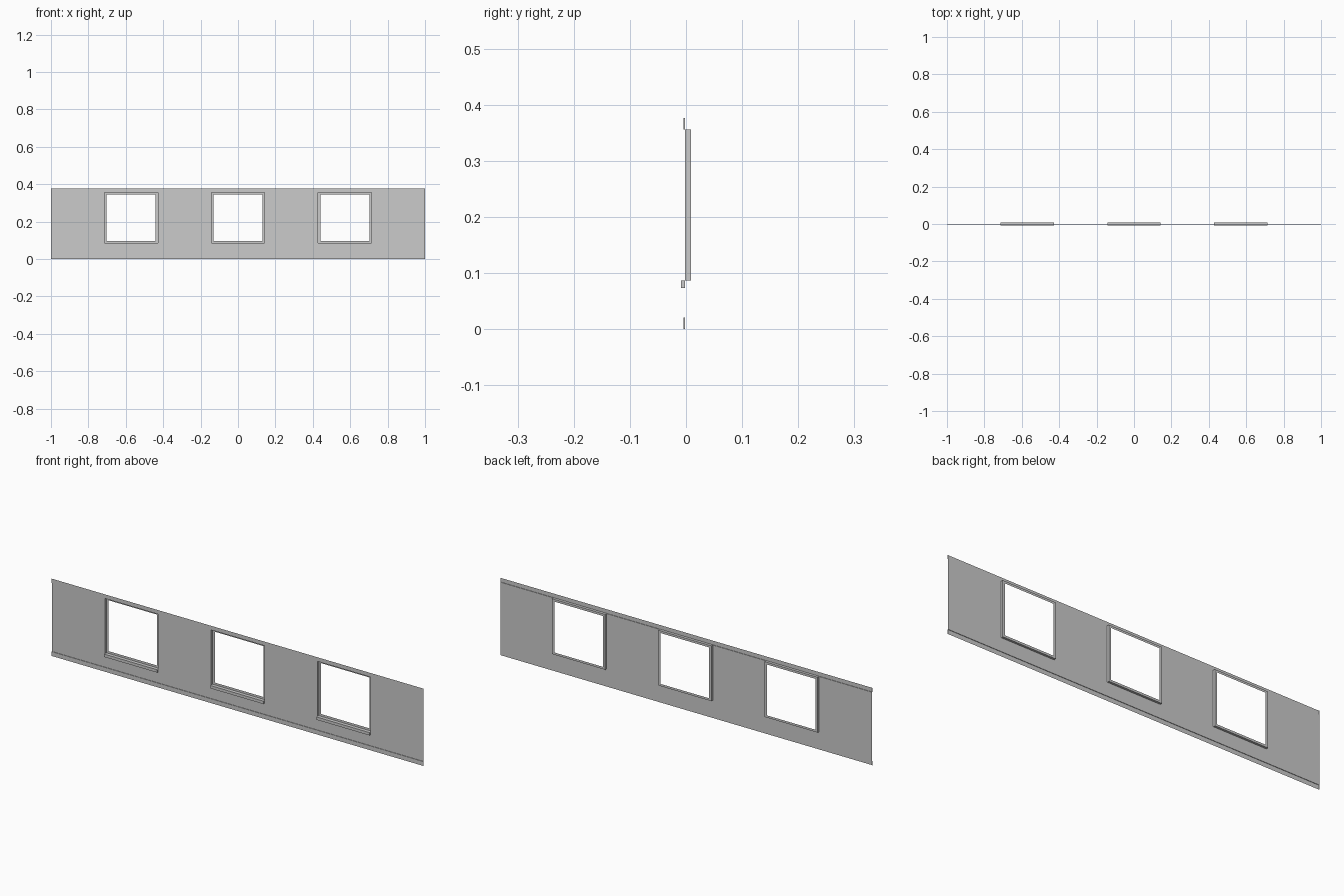
import bpy

if "Cube" in bpy.data.objects:
    bpy.data.objects.remove(bpy.data.objects["Cube"])

WALL, STRIP, BACK, SILL = -0.002, -0.0045, 0.0085, -0.0085   # y planes
BASE, LOW, HIGH, TOP = 0.021, 0.087, 0.356, 0.376            # z levels
HALF, RIM = 1 / 7, 0.012                                     # window half width, frame width


def make(name, faces):
    verts = [v for f in faces for v in f]
    idx, n = [], 0
    for f in faces:
        idx.append(list(range(n, n + len(f))))
        n += len(f)
    me = bpy.data.meshes.new(name)
    me.from_pydata(verts, [], idx)
    ob = bpy.data.objects.new(name, me)
    bpy.context.collection.objects.link(ob)
    bpy.context.view_layer.objects.active = ob
    ob.select_set(True)
    bpy.ops.object.mode_set(mode='EDIT')
    bpy.ops.mesh.select_all(action='SELECT')
    bpy.ops.mesh.remove_doubles(threshold=1e-5)
    bpy.ops.object.mode_set(mode='OBJECT')
    ob.select_set(False)
    return ob


def upright(x0, x1, z0, z1, y):
    return [(x0, y, z0), (x1, y, z0), (x1, y, z1), (x0, y, z1)]


def rect_loop(cx, y, inset):
    return upright(cx - HALF + inset, cx + HALF - inset, LOW + inset * 0.9, HIGH - inset * 0.9, y)


def bridge(a, b):
    return [[a[i], a[(i + 1) % 4], b[(i + 1) % 4], b[i]] for i in range(4)]


centres = (-4 / 7, 0, 4 / 7)

# Wall sheet with window openings
edges = [-1] + [c + s * HALF for c in centres for s in (-1, 1)] + [1]
wall = []
for i in range(7):
    x0, x1 = edges[i], edges[i + 1]
    wall.append(upright(x0, x1, BASE, LOW, WALL))
    if i % 2 == 0:
        wall.append(upright(x0, x1, LOW, HIGH, WALL))
make("wall_panel", wall)


# Stepped strips at top and bottom, with ledge and end caps
def strip(name, z0, z1, ledge):
    faces = [upright(-1, 1, z0, z1, STRIP),
             [(-1, STRIP, ledge), (1, STRIP, ledge), (1, WALL, ledge), (-1, WALL, ledge)]]
    for x in (-1, 1):
        faces.append([(x, STRIP, z0), (x, WALL, z0), (x, WALL, z1), (x, STRIP, z1)])
    make(name, faces)


strip("base_strip", 0, BASE, BASE)
strip("top_strip", HIGH, TOP, HIGH)

for n, c in enumerate(centres, 1):
    # Recessed frame reaching behind the wall
    outer = rect_loop(c, WALL, 0)
    back = rect_loop(c, BACK, 0)
    inner = rect_loop(c, BACK, RIM)
    make(f"window_frame_{n}", bridge(outer, back) + bridge(back, inner))
    # Projecting sill
    f = upright(c - HALF, c + HALF, 0.073, LOW, SILL)
    b = upright(c - HALF, c + HALF, 0.073, LOW, WALL)
    make(f"window_sill_{n}", [f] + bridge(f, b))
